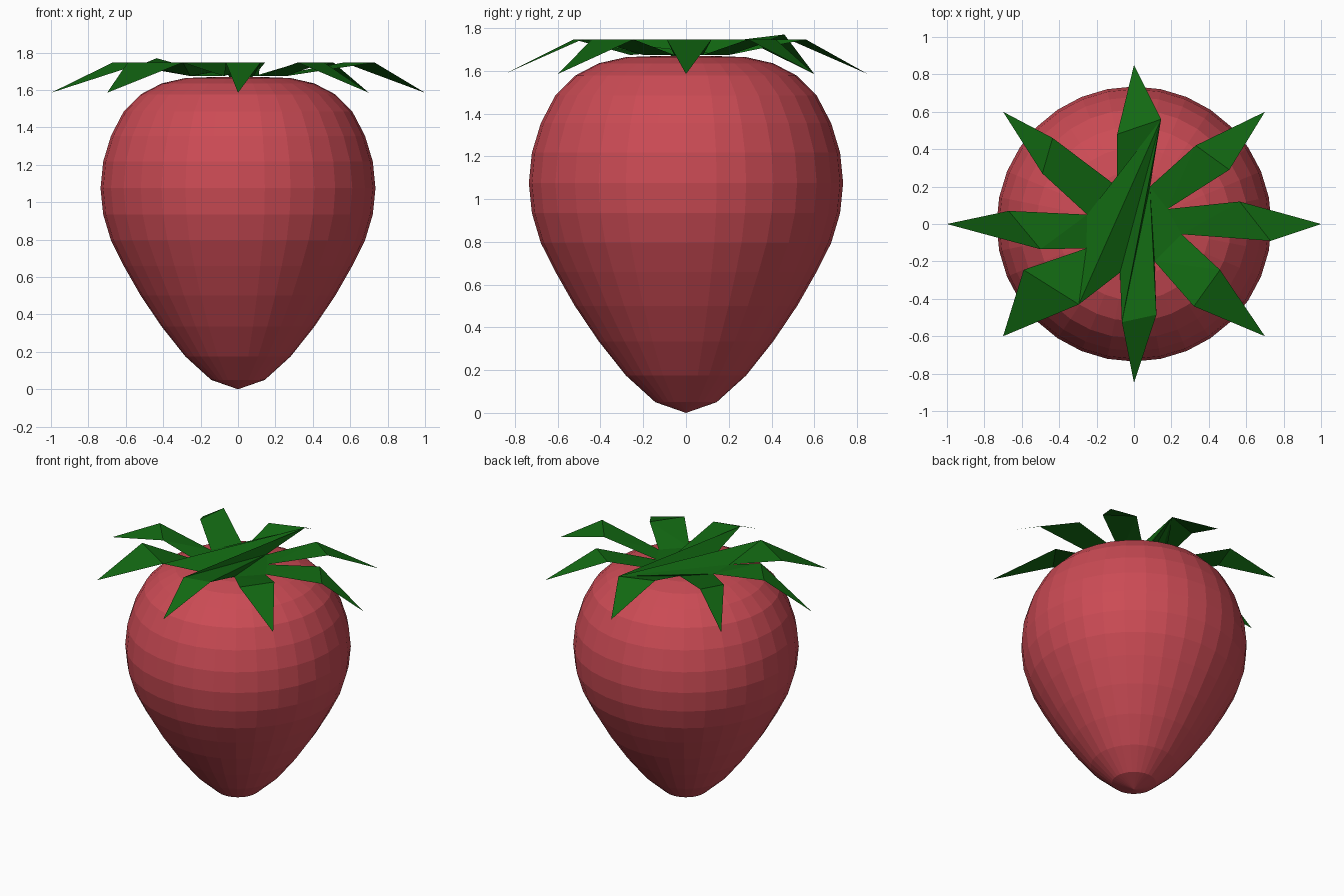
import bpy
from math import sin, cos, pi

if "Cube" in bpy.data.objects:
    bpy.data.objects.remove(bpy.data.objects["Cube"])


def material(name, rgb):
    m = bpy.data.materials.new(name)
    m.diffuse_color = (*rgb, 1)
    m.use_nodes = True
    m.node_tree.nodes["Principled BSDF"].inputs["Base Color"].default_value = m.diffuse_color
    return m


def mesh_object(name, verts, faces, mat):
    me = bpy.data.meshes.new(name)
    me.from_pydata(verts, [], faces)
    me.update()
    ob = bpy.data.objects.new(name, me)
    bpy.context.collection.objects.link(ob)
    me.materials.append(mat)
    return ob


red = material("berry_red", (0.60, 0.07, 0.09))
green = material("leaf_green", (0.006, 0.14, 0.006))

# Berry: 32 x 16 sphere with reshaped ring heights, listed tip to top
R, SEG = 0.735, 32
heights = [0.05, 0.175, 0.335, 0.50, 0.66, 0.795, 0.935, 1.075,
           1.217, 1.355, 1.485, 1.577, 1.635, 1.664, 1.669]
verts = []
for k, z in enumerate(heights, 1):
    r = R * sin(k * pi / 16)
    verts += [(r * cos(2 * pi * s / SEG), r * sin(2 * pi * s / SEG), z) for s in range(SEG)]
faces = []
for k in range(len(heights) - 1):
    for s in range(SEG):
        t = (s + 1) % SEG
        faces.append((k * SEG + s, k * SEG + t, (k + 1) * SEG + t, (k + 1) * SEG + s))
bottom, top = len(verts), len(verts) + 1
verts += [(0, 0, 0), (0, 0, 1.67)]
last = (len(heights) - 1) * SEG
for s in range(SEG):
    t = (s + 1) % SEG
    faces += [(bottom, t, s), (top, last + s, last + t)]
mesh_object("berry", verts, faces, red)

# Leaf crown, counter-clockwise from the right:
# tip, first bend, second bend, valley to the next leaf
leaves = [
    ((1.0, 0.0), (0.73, -0.09), (0.565, 0.12), (0.18, 0.08)),
    ((0.70, 0.60), (0.51, 0.29), (0.33, 0.42), (0.085, 0.20)),
    ((0.0, 0.85), (0.145, 0.56), (-0.09, 0.48), (-0.09, 0.20)),
    ((-0.70, 0.60), (-0.435, 0.46), (-0.49, 0.27), (-0.25, 0.05)),
    ((-1.0, 0.0), (-0.67, 0.07), (-0.50, -0.135), (-0.255, -0.13)),
    ((-0.70, -0.60), (-0.59, -0.245), (-0.295, -0.43), (-0.075, -0.26)),
    ((0.0, -0.85), (-0.065, -0.525), (0.12, -0.485), (0.11, -0.20)),
    ((0.70, -0.60), (0.32, -0.44), (0.46, -0.245), (0.255, -0.055)),
]
levels = (1.585, 1.747, 1.747, 1.674)
verts = [(*p, z) for leaf in leaves for p, z in zip(leaf, levels)]
verts[3 * 4 + 1] = (*leaves[3][1], 1.77)


def tip(i): return 4 * i
def a(i): return 4 * i + 1
def b(i): return 4 * i + 2
def v(i): return 4 * (i % 8) + 3


# drooping tips
faces = [(a(i), tip(i), b(i)) for i in range(8)]
# blades rising from the centre
for i in (0, 1, 3, 4, 7):
    faces += [(v(i - 1), a(i), b(i)), (v(i - 1), b(i), v(i))]
# centre, with raised folds between the back and front leaves
faces += [
    (a(2), b(2), v(2)), (a(2), v(2), v(3)), (a(2), v(3), v(4)),
    (a(2), v(4), b(5)), (v(4), a(5), b(5)), (a(2), b(5), v(5)),
    (a(2), v(5), a(6)), (a(2), a(6), v(1)), (v(1), a(6), b(6)),
    (v(1), b(6), v(6)), (v(1), v(6), v(7)), (v(1), v(7), v(0)),
]
mesh_object("leaf_crown", verts, faces, green)
